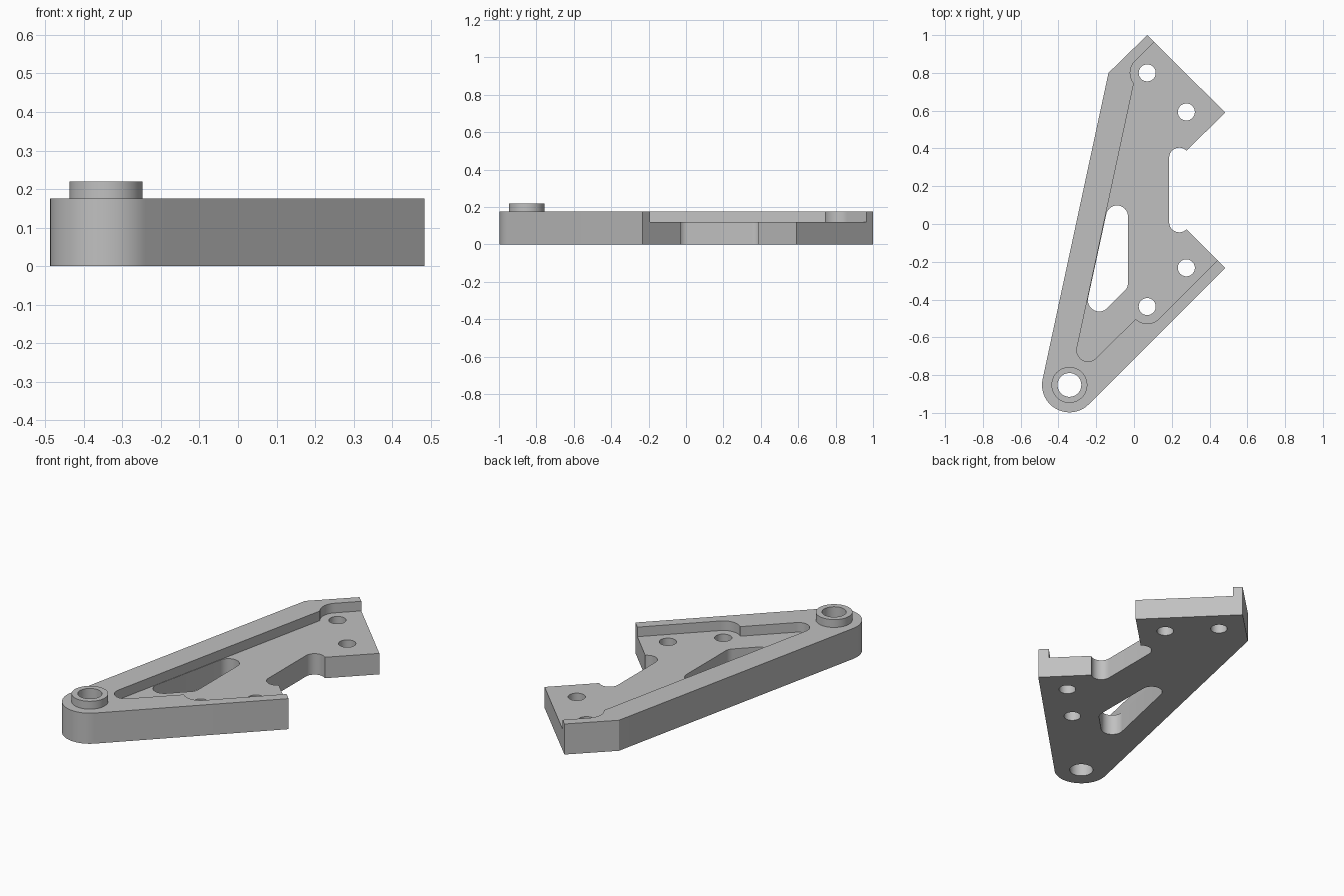
import bpy, bmesh
from math import cos, sin, radians

default = bpy.data.objects.get("Cube")
if default:
    bpy.data.objects.remove(default, do_unlink=True)

grey = bpy.data.materials.new("light_grey")
grey.use_nodes = True
COLOUR = (0.53, 0.53, 0.53, 1)
grey.diffuse_color = COLOUR
grey.node_tree.nodes["Principled BSDF"].inputs["Base Color"].default_value = COLOUR


def arc(cx, cy, r, start, end, steps=20):
    """Points along an arc, angles in degrees."""
    angles = [radians(start + (end - start) * i / steps) for i in range(steps + 1)]
    return [(cx + r * cos(a), cy + r * sin(a)) for a in angles]


def circle(cx, cy, r):
    return arc(cx, cy, r, 0, 360, 48)[:-1]


def prism(name, points, z0, z1):
    """Extrude a flat profile from z0 to z1."""
    bm = bmesh.new()
    face = bm.faces.new([bm.verts.new((x, y, z0)) for x, y in points])
    out = bmesh.ops.extrude_face_region(bm, geom=[face])
    for v in out["geom"]:
        if isinstance(v, bmesh.types.BMVert):
            v.co.z = z1
    bmesh.ops.recalc_face_normals(bm, faces=bm.faces[:])
    mesh = bpy.data.meshes.new(name)
    bm.to_mesh(mesh)
    bm.free()
    mesh.materials.append(grey)
    ob = bpy.data.objects.new(name, mesh)
    bpy.context.collection.objects.link(ob)
    return ob


def combine(target, tool, operation):
    """Apply a boolean and discard the tool."""
    mod = target.modifiers.new("boolean", "BOOLEAN")
    mod.operation = operation
    mod.solver = "EXACT"
    mod.object = tool
    tool.hide_render = True
    bpy.context.view_layer.update()
    result = target.evaluated_get(bpy.context.evaluated_depsgraph_get())
    mesh = bpy.data.meshes.new_from_object(result)
    target.modifiers.clear()
    target.data = mesh
    bpy.data.objects.remove(tool, do_unlink=True)


PIVOT = (-0.342, -0.852)
BOLTS = [(0.07, 0.8), (0.277, 0.593), (0.277, -0.232), (0.07, -0.437)]
FLOOR, RIM, BOSS = 0.12, 0.175, 0.22

# Full-height plate with the side notch
outline = [(0.07, 1), (-0.135, 0.8)]
outline += arc(*PIVOT, 0.145, 168, 315, 32)
outline += [(0.483, -0.232)]
outline += arc(0.24, 0.01, 0.054, -45, -180)
outline += arc(0.24, 0.35, 0.054, 180, 45)
outline += [(0.483, 0.59)]
bracket = prism("bracket_plate", outline, 0, RIM)

# Recess that leaves the raised rim, open to the right
recess = [(0.8, 1.1), (0.3, 1.157)]
recess += arc(*BOLTS[0], 0.09, 135, 218)
recess += arc(-0.243, -0.668, 0.06, 168, 315)
recess += arc(*BOLTS[3], 0.09, 227, 315)
recess += [(0.8, 0.166)]
combine(bracket, prism("recess_cutter", recess, FLOOR, 0.4), "DIFFERENCE")

# Lightening slot beside the rim
slot = arc(-0.09, 0.04, 0.058, 0, 168)
slot += arc(-0.184, -0.403, 0.06, 168, 315)
slot += arc(-0.09, -0.312, 0.058, -45, 0, 10)
combine(bracket, prism("slot_cutter", slot, -0.1, 0.4), "DIFFERENCE")

# Pivot boss and through holes
combine(bracket, prism("pivot_boss", circle(*PIVOT, 0.095), 0.05, BOSS), "UNION")
for centre, radius in [(PIVOT, 0.063)] + [(b, 0.045) for b in BOLTS]:
    combine(bracket, prism("hole_cutter", circle(*centre, radius), -0.1, 0.4), "DIFFERENCE")

bpy.ops.object.select_all(action="DESELECT")
bracket.select_set(True)
bpy.context.view_layer.objects.active = bracket
bpy.ops.object.shade_smooth_by_angle(angle=radians(30))
